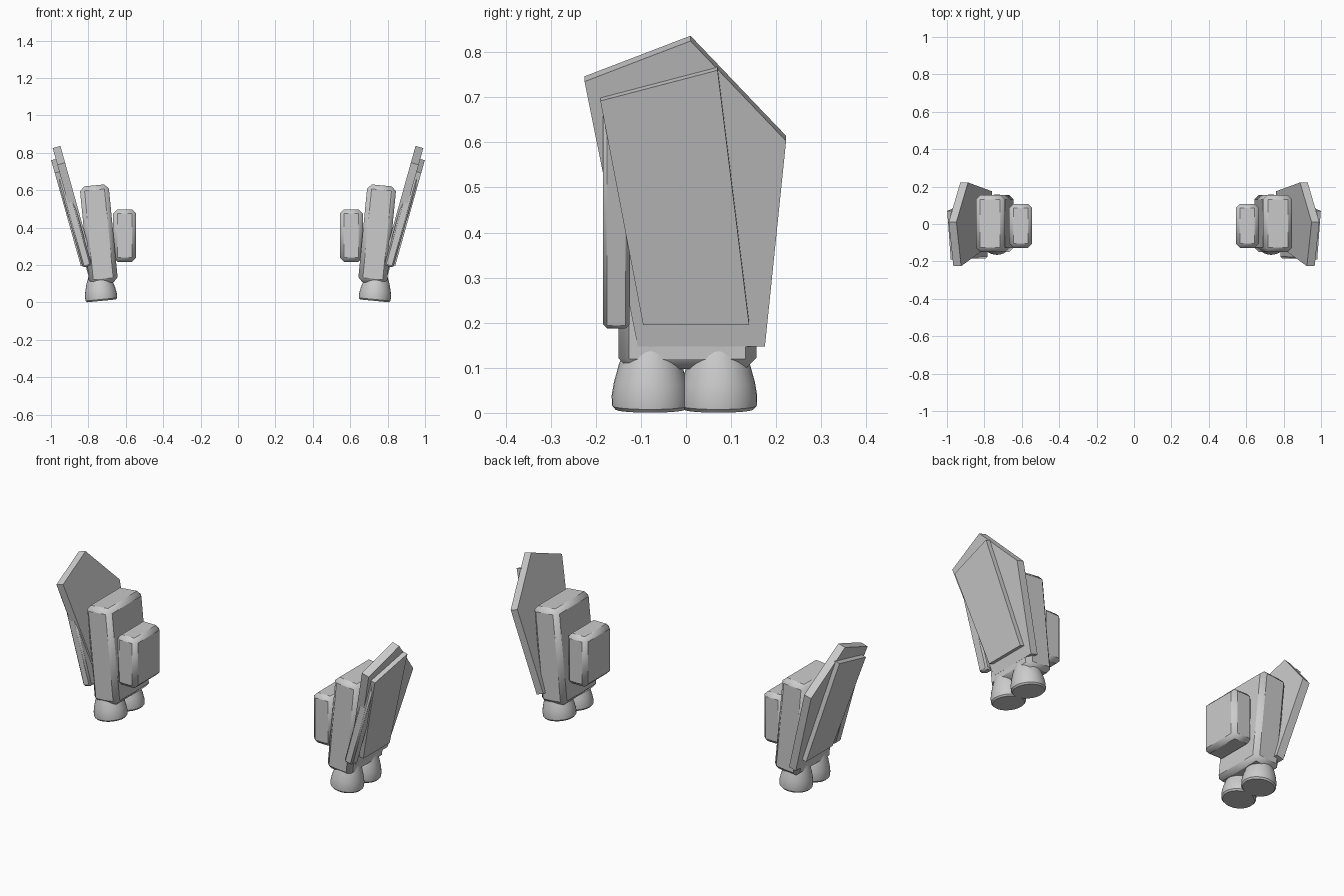
import bpy, bmesh, math
from mathutils import Matrix, Vector

if "Cube" in bpy.data.objects:
    bpy.data.objects.remove(bpy.data.objects["Cube"], do_unlink=True)

grey = bpy.data.materials.new("light_grey")
grey.use_nodes = True
colour = (0.6, 0.6, 0.6, 1)
grey.diffuse_color = colour
grey.node_tree.nodes["Principled BSDF"].inputs["Base Color"].default_value = colour

LEAN = math.radians(5.6)    # outward lean of the body and nozzles
SLOPE = 0.28                # outward slope of the shield


def finish(name, bm, bevel=0, segments=1):
    """Turn a left-hand part into an object mirrored to the right."""
    bmesh.ops.recalc_face_normals(bm, faces=bm.faces)
    mesh = bpy.data.meshes.new(name)
    bm.to_mesh(mesh)
    bm.free()
    mesh.materials.append(grey)
    obj = bpy.data.objects.new(name, mesh)
    bpy.context.collection.objects.link(obj)
    if bevel:
        mod = obj.modifiers.new("Bevel", "BEVEL")
        mod.width = bevel
        mod.segments = segments
        mod.limit_method = "ANGLE"
    mirror = obj.modifiers.new("Mirror", "MIRROR")
    mirror.use_mirror_merge = False
    bpy.ops.object.select_all(action="DESELECT")
    obj.select_set(True)
    bpy.context.view_layer.objects.active = obj
    bpy.ops.object.shade_smooth_by_angle(angle=math.radians(30))
    return obj


def box(name, centre, size, lean, bevel):
    bm = bmesh.new()
    matrix = (Matrix.Translation(centre) @ Matrix.Rotation(lean, 4, "Y")
              @ Matrix.Diagonal((*size, 1)))
    bmesh.ops.create_cube(bm, size=1, matrix=matrix)
    return finish(name, bm, bevel)


def sloped_plate(name, outline, base_x, thickness, bevel=0):
    """Plate whose outer face follows the slope, from a (y, z) outline."""
    bm = bmesh.new()
    inward = Vector((-1, 0, SLOPE)).normalized() * thickness
    outer = [Vector((base_x + SLOPE * z, y, z)) for y, z in outline]
    a = [bm.verts.new(p) for p in outer]
    b = [bm.verts.new(p + inward) for p in outer]
    bm.faces.new(a)
    bm.faces.new(b[::-1])
    for i in range(len(a)):
        j = (i + 1) % len(a)
        bm.faces.new((a[i], b[i], b[j], a[j]))
    return finish(name, bm, bevel)


def nozzle(name, y):
    """Flared thruster, turned from a radius and height profile."""
    profile = [(0.078, 0), (0.085, 0.008), (0.086, 0.03), (0.081, 0.06),
               (0.070, 0.10), (0.053, 0.145), (0.035, 0.18)]
    matrix = Matrix.Translation((0.73, y, 0.008)) @ Matrix.Rotation(LEAN, 4, "Y")
    sides = 32
    bm = bmesh.new()
    rings = []
    for r, z in profile:
        rings.append([bm.verts.new(matrix @ Vector((
            r * math.cos(math.tau * i / sides),
            r * math.sin(math.tau * i / sides), z))) for i in range(sides)])
    for low, high in zip(rings, rings[1:]):
        for i in range(sides):
            j = (i + 1) % sides
            bm.faces.new((low[i], low[j], high[j], high[i]))
    bm.faces.new(rings[0][::-1])
    bm.faces.new(rings[-1])
    return finish(name, bm)


# Main body and the smaller pack on its inner side
box("body", (0.744, 0.003, 0.364), (0.155, 0.306, 0.525), LEAN, 0.024)
box("inner_pack", (0.606, -0.01, 0.357), (0.122, 0.235, 0.28), 0, 0.022)

# Thrusters under the body
nozzle("front_nozzle", -0.079)
nozzle("back_nozzle", 0.072)

# Outer shield, its raised plate and the slat along its front edge
sloped_plate("shield", [(-0.225, 0.735), (0.01, 0.825), (0.222, 0.603),
                        (0.175, 0.147), (-0.107, 0.147)], 0.76, 0.043)
sloped_plate("shield_plate", [(-0.19, 0.692), (0.07, 0.76),
                              (0.14, 0.195), (-0.095, 0.195)], 0.786, 0.03)
sloped_plate("front_slat", [(-0.184, 0.67), (-0.125, 0.67),
                            (-0.125, 0.185), (-0.184, 0.185)], 0.778, 0.05, 0.009)
